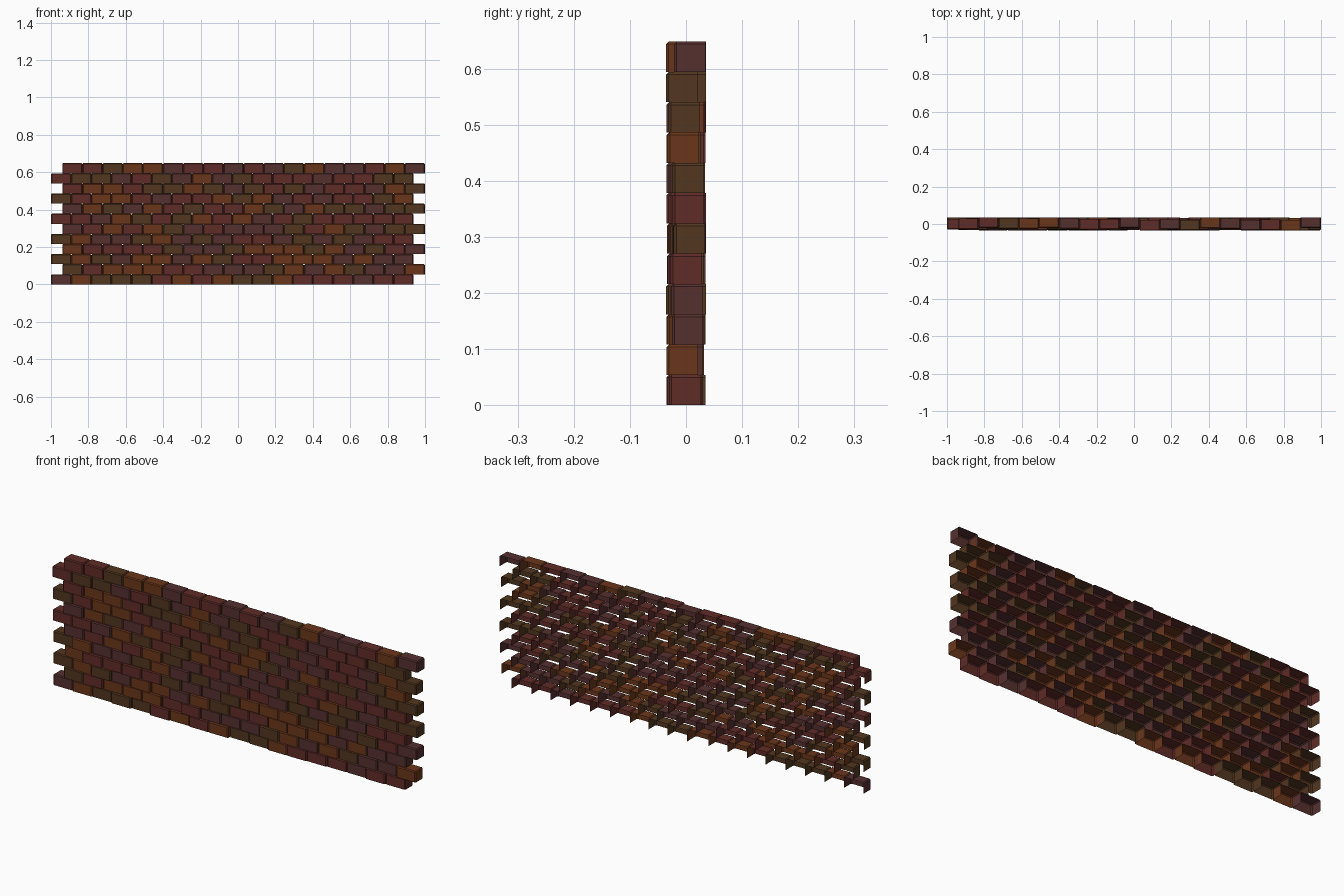
import bpy, bmesh, random
from mathutils import Matrix

if "Cube" in bpy.data.objects:
    bpy.data.objects.remove(bpy.data.objects["Cube"])

random.seed(7)
ROWS, COLS = 12, 18
W, D, H = 0.1077, 0.056, 0.054
BEVEL = 0.0045
SHIFT = 0.0605
COLORS = {
    "brown": (0.085, 0.038, 0.014, 1),
    "maroon": (0.115, 0.025, 0.020, 1),
    "plum": (0.090, 0.030, 0.028, 1),
    "orange": (0.145, 0.037, 0.011, 1),
}


# Brick shell: front, top and two ends, open at the back and underneath
def brick_mesh(name, color):
    bm = bmesh.new()
    bmesh.ops.create_cube(bm, size=1, matrix=Matrix.Diagonal((W, D, H, 1)))
    bm.normal_update()
    hidden = [f for f in bm.faces if f.normal.y > 0.9 or f.normal.z < -0.9]
    bmesh.ops.delete(bm, geom=hidden, context='FACES')
    edges = [e for e in bm.edges if len(e.link_faces) == 2]
    bmesh.ops.bevel(bm, geom=edges, offset=BEVEL, segments=1,
                    profile=0.5, affect='EDGES')
    me = bpy.data.meshes.new("brick_" + name)
    bm.to_mesh(me)
    bm.free()
    mat = bpy.data.materials.new("brick_" + name)
    mat.diffuse_color = color
    mat.use_nodes = True
    mat.node_tree.nodes["Principled BSDF"].inputs["Base Color"].default_value = mat.diffuse_color
    me.materials.append(mat)
    return me


meshes = [brick_mesh(n, c) for n, c in COLORS.items()]

# Running-bond courses with small depth differences between bricks
for r in range(ROWS):
    x0 = -1 + (SHIFT if r % 2 else 0)
    for c in range(COLS):
        ob = bpy.data.objects.new(f"brick_row{r + 1}_{c + 1}", random.choice(meshes))
        ob.location = (x0 + W * (c + 0.5), random.uniform(-0.0075, 0.0075), H * (r + 0.5))
        bpy.context.collection.objects.link(ob)
